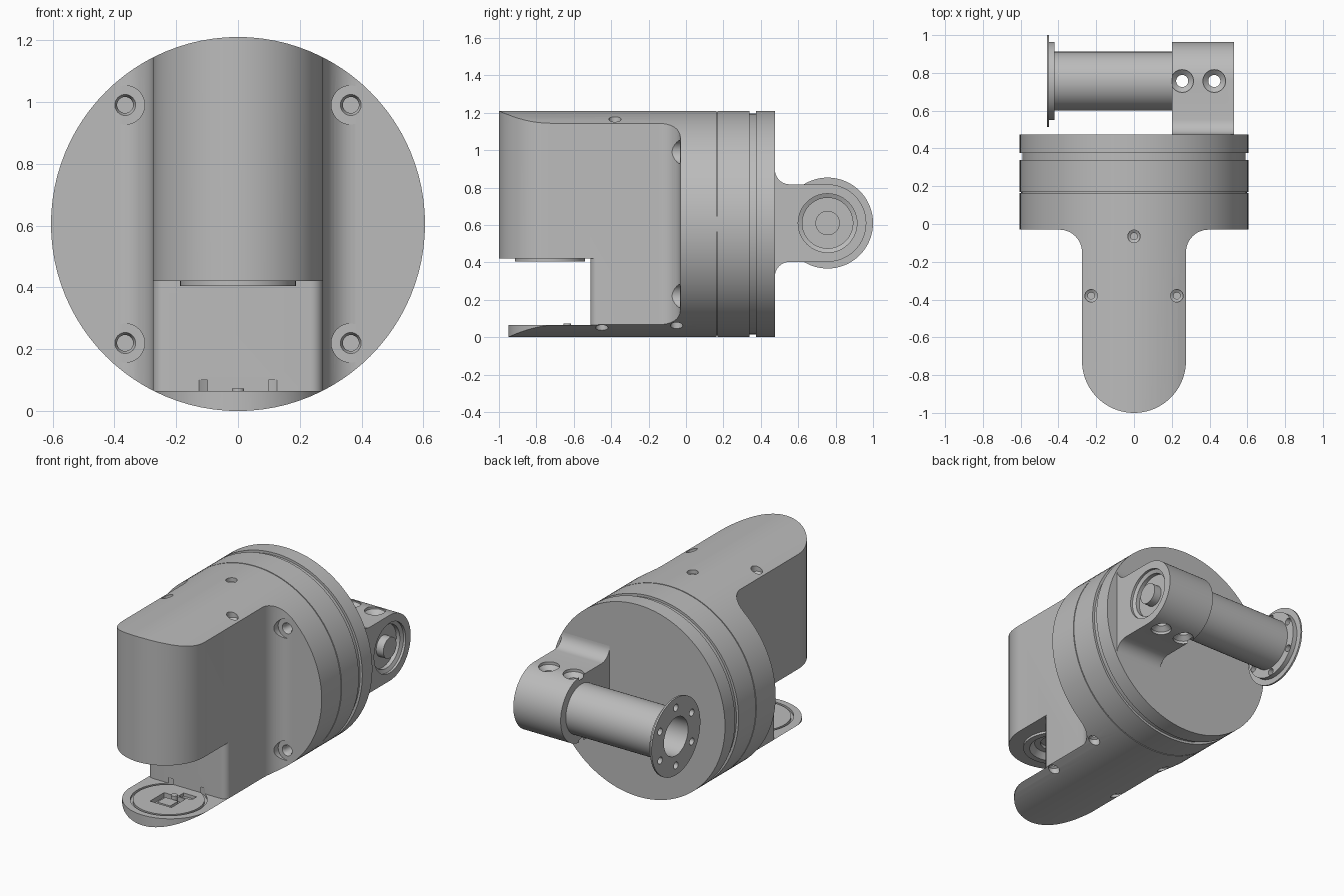
import bpy, bmesh
from math import cos, sin, radians, tau
from mathutils import Vector, Matrix

cube = bpy.data.objects.get("Cube")
if cube:
    bpy.data.objects.remove(cube, do_unlink=True)

grey = bpy.data.materials.new("satin_grey")
grey.use_nodes = True
grey.diffuse_color = (0.5, 0.5, 0.5, 1)
grey.node_tree.nodes["Principled BSDF"].inputs["Base Color"].default_value = (0.5, 0.5, 0.5, 1)

X, Y, Z = Vector((1, 0, 0)), Vector((0, 1, 0)), Vector((0, 0, 1))
R, MID = 0.605, 0.605          # drum radius and axis height
PIN_Y, PIN_Z = 0.757, 0.61     # axis of the rear arm


def finish(name, bm):
    bmesh.ops.recalc_face_normals(bm, faces=bm.faces[:])
    mesh = bpy.data.meshes.new(name)
    bm.to_mesh(mesh)
    bm.free()
    mesh.materials.append(grey)
    obj = bpy.data.objects.new(name, mesh)
    bpy.context.collection.objects.link(obj)
    return obj


def lathe(name, profile, origin=(0, 0, 0), axis=Z, closed=False, n=96):
    """Turn (radius, height) points around an axis."""
    bm = bmesh.new()
    turn = Matrix.Translation(origin) @ Z.rotation_difference(axis).to_matrix().to_4x4()
    rings = []
    for r, h in profile:
        if r == 0:
            rings.append([bm.verts.new(turn @ Vector((0, 0, h)))] * n)
        else:
            rings.append([bm.verts.new(turn @ Vector((r * cos(tau * i / n), r * sin(tau * i / n), h)))
                          for i in range(n)])
    pairs = list(zip(rings, rings[1:]))
    if closed:
        pairs.append((rings[-1], rings[0]))
    for a, b in pairs:
        for i in range(n):
            j = (i + 1) % n
            bm.faces.new(list(dict.fromkeys([a[i], a[j], b[j], b[i]])))
    return finish(name, bm)


def rod(name, r, lo, hi, origin=(0, 0, 0), axis=Z, n=96):
    return lathe(name, [(0, lo), (r, lo), (r, hi), (0, hi)], origin, axis, n=n)


def prism(name, outline, lo, hi, axis=Z):
    """Extrude an outline: (x, y) along z, or (y, z) along x."""
    bm = bmesh.new()
    put = (lambda a, b, h: (a, b, h)) if axis == Z else (lambda a, b, h: (h, a, b))
    low = [bm.verts.new(put(a, b, lo)) for a, b in outline]
    top = [bm.verts.new(put(a, b, hi)) for a, b in outline]
    bm.faces.new(low)
    bm.faces.new(top)
    for i in range(len(low)):
        j = (i + 1) % len(low)
        bm.faces.new((low[i], low[j], top[j], top[i]))
    return finish(name, bm)


def box(name, x0, x1, y0, y1, z0, z1):
    return prism(name, [(x0, y0), (x1, y0), (x1, y1), (x0, y1)], z0, z1)


def arc(cx, cy, r, a0, a1, n=12):
    angles = [radians(a0 + (a1 - a0) * i / n) for i in range(n + 1)]
    return [(cx + r * cos(a), cy + r * sin(a)) for a in angles]


def activate(obj):
    bpy.ops.object.select_all(action='DESELECT')
    obj.select_set(True)
    bpy.context.view_layer.objects.active = obj


def boolean(obj, cutters, operation='DIFFERENCE'):
    activate(obj)
    for cutter in cutters:
        cutter.hide_render = True
        mod = obj.modifiers.new("cut", 'BOOLEAN')
        mod.operation, mod.solver, mod.object = operation, 'EXACT', cutter
        bpy.ops.object.modifier_apply(modifier=mod.name)


def discard(cutters):
    for cutter in cutters:
        bpy.data.objects.remove(cutter, do_unlink=True)


# Round drum with a seam and a wider groove
drum = lathe("drum", [(0, -0.03), (R, -0.03), (R, 0.163), (0.597, 0.163), (0.597, 0.169),
                      (R, 0.169), (R, 0.34), (0.59, 0.34), (0.59, 0.375), (R, 0.375),
                      (R, 0.475), (0, 0.475)], (0, 0, MID), Y)

# Front body: filleted, round-nosed block trimmed to the drum's curve
W = 0.275
outline = (arc(0.395, -0.15, 0.12, 90, 180) + arc(0, -0.725, W, 0, -180, 40)
           + arc(-0.395, -0.15, 0.12, 0, 90))
body = prism("body", outline, -0.1, 1.3)
envelope = rod("envelope", R, -1.1, 0.1, (0, 0, MID), Y)
boolean(body, [envelope], 'INTERSECT')

# Opening under the head, and the shorter round foot
corners = [(-0.4, -1.1), (0.4, -1.1)]
neck = arc(0.235, -0.47, 0.04, 0, -90, 6) + arc(-0.235, -0.47, 0.04, -90, -180, 6)
mouth = prism("mouth", corners + [(0.4, -0.47)] + neck + [(-0.4, -0.47)], 0.065, 0.42)
nose = arc(0, -0.675, W, 0, -180, 40)
trim = prism("trim", corners + [(0.4, -0.675)] + nose + [(-0.4, -0.675)], -0.1, 0.2)

# Recesses for the head nozzle and the foot plate
FOOT = (0, -0.69, 0)
recesses = [rod("nozzle_recess", 0.145, 0.3, 0.5, (0, -0.728, 0)),
            lathe("foot_groove", [(0.205, 0.05), (0.22, 0.05), (0.22, 0.1), (0.205, 0.1)],
                  FOOT, closed=True),
            box("foot_pocket", -0.075, 0.075, -0.77, -0.63, 0.035, 0.1),
            box("foot_slot", 0.02, 0.11, -0.62, -0.57, 0.045, 0.1)]
boolean(body, [mouth, trim] + recesses)
discard([envelope, mouth, trim] + recesses)

# Screw holes: four in the drum's front, three on top, four underneath
holes = []
screw = [(0, -0.3), (0.063, -0.3), (0.063, -0.031), (0.034, -0.031), (0.026, -0.015),
         (0.026, 0.05), (0, 0.05)]
for x in (-0.365, 0.365):
    for z in (0.22, 0.99):
        holes.append(lathe("bolt_hole", screw, (x, 0, z), Y, n=32))


def stepped(x, y, side):
    surface = MID + side * (R * R - x * x) ** 0.5
    step = [(0, 0.1), (0.033, 0.1), (0.033, -0.025), (0.018, -0.035), (0.018, -0.07), (0, -0.07)]
    return lathe("screw_hole", [(r, side * h) for r, h in step], (x, y, surface), n=32)


holes.append(stepped(0, -0.065, 1))
for x in (-1, 1):
    holes += [stepped(x * 0.227, -0.38, 1), stepped(x * 0.24, -0.45, -1), stepped(x * 0.265, -0.05, -1)]
boolean(body, holes)
boolean(drum, holes)
discard(holes)

# Nozzle ring under the head
nozzle = lathe("nozzle_ring", [(0, 0.5), (0.14, 0.5), (0.14, 0.43), (0.187, 0.43), (0.187, 0.405),
                               (0.15, 0.405), (0.12, 0.44), (0.085, 0.44), (0.085, 0.46), (0, 0.46)],
               (0, -0.728, 0))

# Foot details
island = box("foot_island", -0.045, 0.045, -0.74, -0.66, 0.03, 0.055)
latch = rod("foot_latch", 0.02, 0.04, 0.073, (0, -0.635, 0), n=32)

# Rear lug that carries the arm
lug_outline = (arc(0.555, PIN_Z + 0.287, 0.08, 180, 270, 10) + arc(PIN_Y, PIN_Z, 0.207, 90, -90, 40)
               + arc(0.555, PIN_Z - 0.287, 0.08, 90, 180, 10))
lug = prism("arm_lug", lug_outline, 0.2, 0.53, X)
pin = (0, PIN_Y, PIN_Z)
sink = [(0.35, 0.06), (0.42, 0.06), (0.445, 0.032), (0.775, 0.032), (0.8, 0.06), (0.9, 0.06)]
cuts = [lathe("lug_recess", [(0.065, 0.48), (0.135, 0.48), (0.135, 0.505), (0.157, 0.515),
                             (0.157, 0.6), (0.065, 0.6)], pin, X, closed=True)]
for x in (0.255, 0.425):
    cuts.append(lathe("lug_hole", [(0, 0.35)] + [(r, h) for h, r in sink] + [(0, 0.9)],
                      (x, PIN_Y, 0), n=40))
boolean(lug, cuts)
discard(cuts)

# Hollow arm tube with a bolted flange
arm = lathe("arm_tube", [(0, 0.2), (0.155, 0.2), (0.155, -0.42), (0.207, -0.42), (0.207, -0.449),
                         (0.243, -0.449), (0.243, -0.46), (0.12, -0.46), (0.12, -0.3), (0, -0.3)], pin, X)
bolts = []
for i in range(6):
    a = radians(90 + 60 * i)
    bolts.append(rod("flange_hole", 0.022, -0.5, -0.4,
                     (0, PIN_Y + 0.182 * cos(a), PIN_Z + 0.182 * sin(a)), X, 24))
boolean(arm, bolts)
discard(bolts)

for part in (drum, body, nozzle, island, latch, lug, arm):
    activate(part)
    bpy.ops.object.shade_smooth_by_angle(angle=radians(30))
